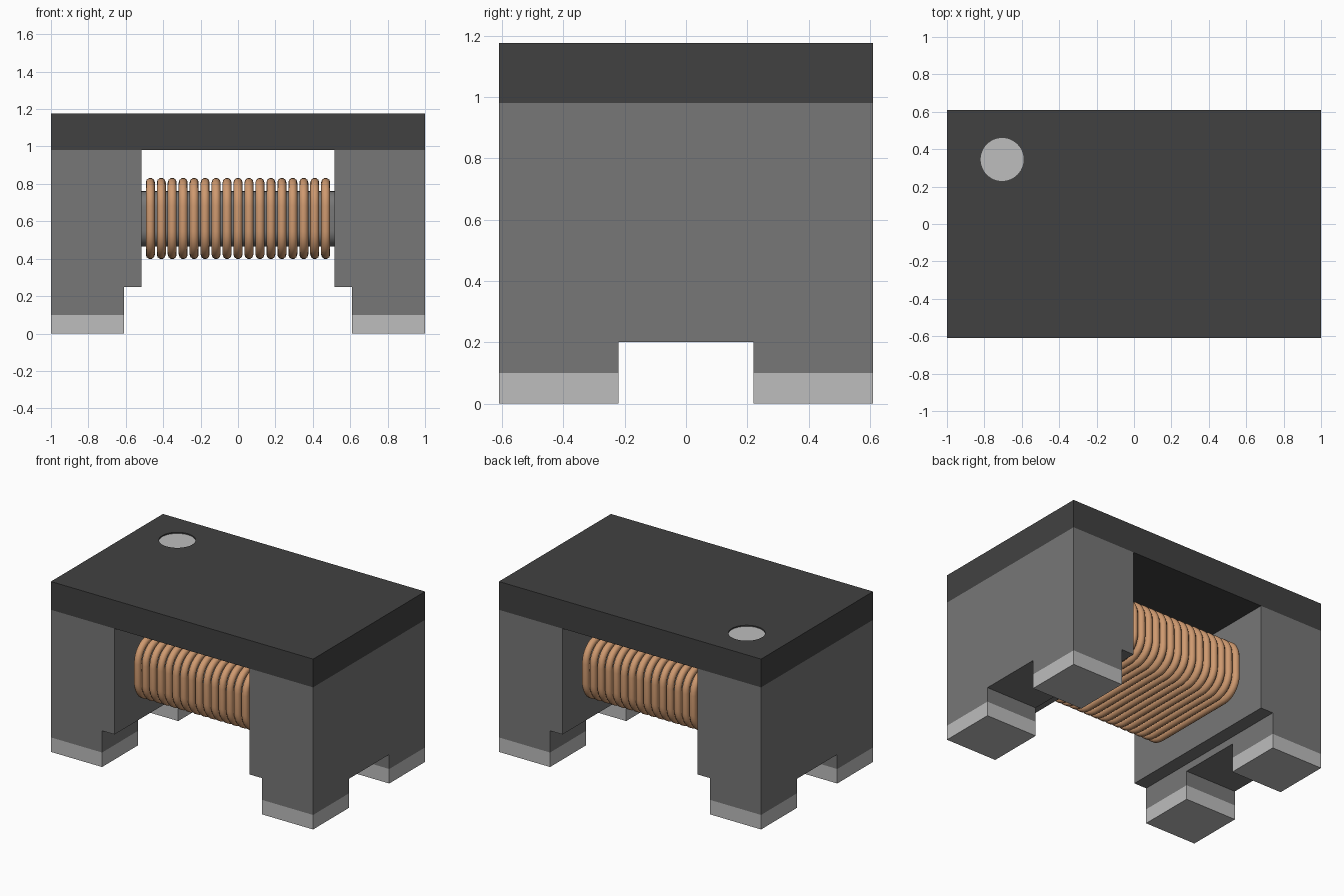
import bpy, bmesh, math
from mathutils import Vector

cube = bpy.data.objects.get("Cube")
if cube:
    bpy.data.objects.remove(cube, do_unlink=True)


def material(name, rgb):
    m = bpy.data.materials.new(name)
    m.use_nodes = True
    col = (*rgb, 1.0)
    m.diffuse_color = col
    bsdf = next(n for n in m.node_tree.nodes if n.type == 'BSDF_PRINCIPLED')
    bsdf.inputs["Base Color"].default_value = col
    bsdf.inputs["Roughness"].default_value = 0.6
    return m


LID = material("charcoal", (0.053, 0.053, 0.053))
BODY = material("ferrite grey", (0.185, 0.185, 0.185))
PAD = material("light solder grey", (0.51, 0.51, 0.51))
COPPER = material("copper", (0.62, 0.32, 0.16))


def finish(name, bm, mat):
    bmesh.ops.recalc_face_normals(bm, faces=bm.faces)
    me = bpy.data.meshes.new(name)
    bm.to_mesh(me)
    bm.free()
    me.materials.append(mat)
    ob = bpy.data.objects.new(name, me)
    bpy.context.collection.objects.link(ob)
    return ob


def prism(name, points, offset, mat):
    """Extrude a closed outline along an offset vector."""
    bm = bmesh.new()
    face = bm.faces.new([bm.verts.new(p) for p in points])
    ext = bmesh.ops.extrude_face_region(bm, geom=[face])["geom"]
    bmesh.ops.translate(bm, vec=Vector(offset),
                        verts=[v for v in ext if isinstance(v, bmesh.types.BMVert)])
    return finish(name, bm, mat)


def box(name, x, y, z, mat):
    pts = [(x[0], y[0], z[0]), (x[1], y[0], z[0]), (x[1], y[1], z[0]), (x[0], y[1], z[0])]
    return prism(name, pts, (0, 0, z[1] - z[0]), mat)


def disc(name, x, y, z, r, h, mat, n=48):
    pts = [(x + r * math.cos(2 * math.pi * i / n), y + r * math.sin(2 * math.pi * i / n), z)
           for i in range(n)]
    return prism(name, pts, (0, 0, h), mat)


def rounded_loop(x, half_y, half_z, r, zc, n=8):
    """Rounded rectangle around the x axis."""
    pts = []
    for q, (sy, sz) in enumerate([(1, 1), (-1, 1), (-1, -1), (1, -1)]):
        for i in range(n + 1):
            a = math.pi / 2 * (q + i / n)
            pts.append((x, sy * (half_y - r) + r * math.cos(a),
                        zc + sz * (half_z - r) + r * math.sin(a)))
    return pts


def smooth(ob):
    bpy.ops.object.select_all(action='DESELECT')
    ob.select_set(True)
    bpy.context.view_layer.objects.active = ob
    bpy.ops.object.shade_smooth_by_angle(angle=math.radians(40))


D = 0.61          # half depth
TOP = 1.175       # top of lid
SEAM = 0.98       # underside of lid
AXIS_Z = 0.613    # coil axis height

# Lid with a shallow round recess holding the marker dot
lid = box("lid", (-1, 1), (-D, D), (SEAM, TOP), LID)
cutter = disc("marker_cutter", -0.705, 0.345, TOP - 0.012, 0.115, 0.1, LID)
cutter.hide_render = True
mod = lid.modifiers.new("recess", 'BOOLEAN')
mod.operation = 'DIFFERENCE'
mod.solver = 'EXACT'
mod.object = cutter
bpy.context.view_layer.objects.active = lid
bpy.ops.object.modifier_apply(modifier=mod.name)
bpy.data.objects.remove(cutter, do_unlink=True)
disc("marker_dot", -0.705, 0.345, TOP - 0.013, 0.115, 0.005, PAD)

# End blocks with stepped inner edge, feet and solder pads
for sx, side in ((1, "left"), (-1, "right")):
    outline = [(0.515, SEAM), (1, SEAM), (1, 0.2), (0.61, 0.2), (0.61, 0.25), (0.515, 0.25)]
    prism(side + "_end_block", [(sx * x, -D, z) for x, z in outline], (0, 2 * D, 0), BODY)
    xs = sorted((sx * 0.61, sx * 1.0))
    for sy, end in ((-1, "front"), (1, "back")):
        ys = sorted((sy * 0.22, sy * D))
        box(f"{end}_{side}_foot", xs, ys, (0.1, 0.2), BODY)
        box(f"{end}_{side}_pad", xs, ys, (0.0, 0.1), PAD)

# Core bar joining the end blocks
core = prism("core", rounded_loop(-0.515, 0.375, 0.148, 0.085, AXIS_Z), (1.03, 0, 0), BODY)
smooth(core)

# Copper winding: a row of rounded wire loops
TURNS, PITCH, WIRE = 17, 0.0586, 0.024
cu = bpy.data.curves.new("winding", 'CURVE')
cu.dimensions = '3D'
cu.bevel_depth = WIRE
cu.bevel_resolution = 3
for i in range(TURNS):
    x = (i - (TURNS - 1) / 2) * PITCH
    pts = rounded_loop(x, 0.421, 0.193, 0.126, AXIS_Z + 0.002)
    sp = cu.splines.new('POLY')
    sp.points.add(len(pts) - 1)
    for p, co in zip(sp.points, pts):
        p.co = (*co, 1)
    sp.use_cyclic_u = True
cu.materials.append(COPPER)
winding = bpy.data.objects.new("winding", cu)
bpy.context.collection.objects.link(winding)
bpy.ops.object.select_all(action='DESELECT')
winding.select_set(True)
bpy.context.view_layer.objects.active = winding
bpy.ops.object.convert(target='MESH')
smooth(bpy.context.view_layer.objects.active)
